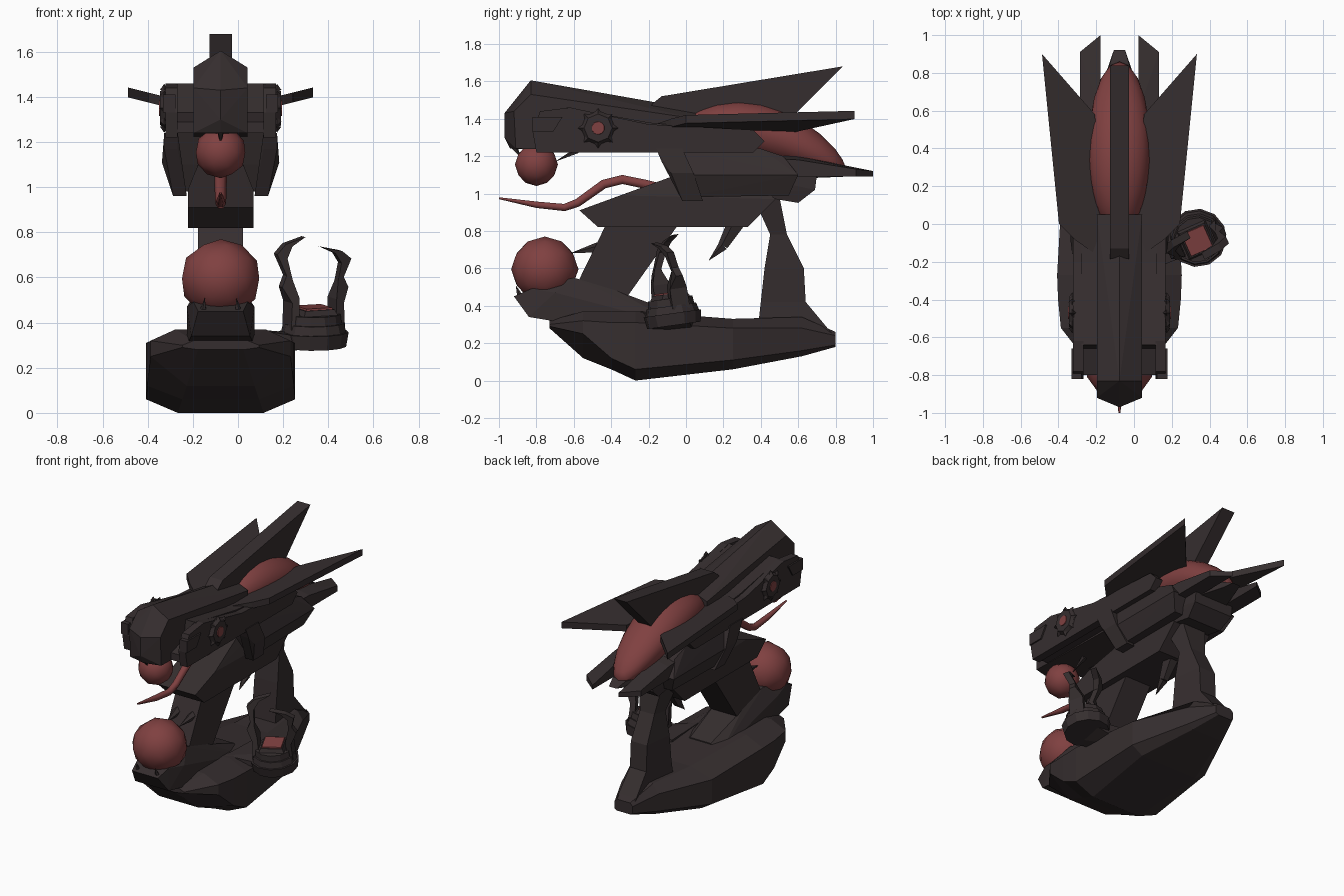
import bpy, bmesh, math
from mathutils import Vector, Matrix

if "Cube" in bpy.data.objects:
    bpy.data.objects.remove(bpy.data.objects["Cube"])

AX = -0.077  # x of the symmetry axis


def material(name, rgb):
    m = bpy.data.materials.new(name)
    m.use_nodes = True
    m.diffuse_color = (*rgb, 1)
    m.node_tree.nodes["Principled BSDF"].inputs["Base Color"].default_value = (*rgb, 1)
    return m


DARK = material("dark_iron", (0.036, 0.027, 0.028))
RED = material("blood_red", (0.215, 0.052, 0.052))


def finish(name, bm, mat, smooth=False):
    bmesh.ops.recalc_face_normals(bm, faces=bm.faces)
    me = bpy.data.meshes.new(name)
    bm.to_mesh(me)
    bm.free()
    me.materials.append(mat)
    for p in me.polygons:
        p.use_smooth = smooth
    ob = bpy.data.objects.new(name, me)
    bpy.context.collection.objects.link(ob)
    return ob


def loft(name, rings):
    """Skin a list of equal rings of points and cap the ends."""
    bm = bmesh.new()
    rows = [[bm.verts.new(p) for p in r] for r in rings]
    n = len(rows[0])
    for a, b in zip(rows, rows[1:]):
        for i in range(n):
            j = (i + 1) % n
            bm.faces.new((a[i], a[j], b[j], b[i]))
    bm.faces.new(rows[0])
    bm.faces.new(rows[-1][::-1])
    return finish(name, bm, DARK)


def slab(name, profile, x0, x1):
    """Side profile of (y, z) points extruded in x, measured from the axis."""
    return loft(name, [[(AX + x, y, z) for y, z in profile] for x in (x0, x1)])


def pair(name, profile, x0, x1):
    for side, s in (("left", 1), ("right", -1)):
        slab(f"{side}_{name}", profile, s * x0, s * x1)


def hull(name, pts, both=True):
    """Convex solid; mirrored points make it symmetric."""
    bm = bmesh.new()
    for x, y, z in pts:
        for s in ((1, -1) if both else (1,)):
            bm.verts.new((AX + s * x, y, z))
    bmesh.ops.remove_doubles(bm, verts=bm.verts, dist=0.0001)
    res = bmesh.ops.convex_hull(bm, input=bm.verts)
    junk = {v for v in res["geom_interior"] + res["geom_unused"]
            if isinstance(v, bmesh.types.BMVert)}
    bmesh.ops.delete(bm, geom=list(junk), context='VERTS')
    return finish(name, bm, DARK)


def hull_pair(name, pts):
    for side, s in (("left", 1), ("right", -1)):
        hull(f"{side}_{name}", [(s * x, y, z) for x, y, z in pts], both=False)


def cone(name, a, b, r0, r1=0.0, sides=5, mat=DARK):
    a, b = Vector(a), Vector(b)
    d = b - a
    bm = bmesh.new()
    bmesh.ops.create_cone(bm, cap_ends=True, segments=sides, radius1=r0, radius2=r1, depth=d.length,
                          matrix=Matrix.Translation((a + b) / 2) @ d.to_track_quat('Z', 'Y').to_matrix().to_4x4())
    return finish(name, bm, mat)


def ball(name, loc, scale, detail=2):
    bm = bmesh.new()
    bmesh.ops.create_icosphere(bm, subdivisions=detail, radius=1,
                               matrix=Matrix.Translation(loc) @ Matrix.Diagonal((*scale, 1)))
    return finish(name, bm, RED, True)


# Base: octagonal sections along y (y, bottom, low, high, top, half widths)
sections = [(-.73, .28, .29, .30, .32, .10, .17, .12), (-.55, .12, .25, .32, .37, .15, .31, .20),
            (-.40, .06, .12, .31, .37, .17, .325, .20), (-.27, 0, .06, .31, .37, .19, .33, .20),
            (.25, .06, .11, .28, .33, .22, .30, .13),
            (.62, .13, .16, .28, .34, .11, .145, .10), (.8, .18, .19, .24, .26, .05, .07, .05)]
rings = []
for y, zb, zl, zh, zt, wb, w, wt in sections:
    half = [(wb, zb), (w, zl), (w, zh), (wt, zt)]
    rings.append([(AX + x, y, z) for x, z in half] + [(AX - x, y, z) for x, z in half[::-1]])
loft("base", rings)

# Front foot holding the large ball
hull("front_foot", [(.10, -.92, .45), (.13, -.84, .34), (.15, -.60, .30), (.15, -.05, .30),
                    (.12, -.83, .49), (.15, -.70, .47), (.10, -.60, .55), (.10, -.37, .48),
                    (.08, -.05, .36)])
ball("large_ball", (AX, -.755, .595), (.18, .18, .175))
for s in (1, -1):
    cone("foot_claw", (AX + s * .08, -.88, .43), (AX + s * .07, -.91, .51), .022)
    cone("ball_spur", (AX + s * .06, -.47, .71), (AX + s * .05, -.62, .68), .03)

# Legs and belly
slab("front_leg", [(-.42, .85), (-.03, .85), (-.32, .44), (-.62, .44)], -.1, .1)
leg = [(.36, .50, .98, .13), (.45, .54, .78, .08), (.42, .63, .60, .09),
       (.40, .64, .42, .09), (.38, .79, .24, .10)]
loft("rear_leg", [[(AX - w, y0, z), (AX + w, y0, z), (AX + w * .7, y1, z), (AX - w * .7, y1, z)]
                  for y0, y1, z, w in leg])
cone("belly_spike_root", (AX, .27, .84), (AX, .20, .72), .05, .03)
cone("belly_spike_tip", (AX, .20, .72), (AX, .12, .64), .03)
hull("belly", [(.145, -.57, .91), (.145, -.47, .82), (.145, .33, .82), (.145, .48, .97),
               (.145, -.35, .99), (.10, .30, 1.1), (.10, -.05, 1.1)])
hull("rear_belly", [(.13, .30, 1.0), (.13, .60, .95), (.15, .69, 1.02), (.15, .70, 1.1), (.15, .3, 1.1)])

# Body shell with side struts and tail
hull("body", [(.20, .0, .98), (.20, .55, .99), (.25, -.05, 1.1), (.25, .60, 1.1),
              (.20, -.1, 1.25), (.20, .40, 1.24), (.20, .52, 1.2)])
hull_pair("strut", [(x + o, y, z) for x, y, z in ((.19, -.16, 1.24), (.19, -.02, 1.24), (.19, -.13, 1.17),
                    (.20, .04, 1.11), (.20, -.08, 1.11), (.15, .09, .96), (.15, -.02, .96)) for o in (0, .06)])
hull_pair("tail_bar", [(.10, .1, 1.2), (.21, .1, 1.2), (.10, .6, 1.2), (.21, .6, 1.18), (.10, 1.0, 1.12),
                       (.10, 1.0, 1.09), (.21, .91, 1.13), (.21, .91, 1.09), (.10, .1, 1.09), (.21, .1, 1.09)])
hull("tail_plate", [(.14, .6, 1.08), (.14, .6, 1.13), (.05, .85, 1.13), (.05, .85, 1.09), (.03, .92, 1.1)])

# Head with ridged brow and pointed snout
hull("head", [(.12, -.91, 1.24), (0, -.94, 1.24), (.12, -.92, 1.44), (0, -.97, 1.30), (0, -.97, 1.43),
              (.12, -.83, 1.53), (0, -.83, 1.605), (.12, .05, 1.22), (.12, .05, 1.40), (0, .05, 1.45)])
pair("head_filler", [(-.80, 1.24), (-.80, 1.29), (-.66, 1.33), (-.64, 1.46), (-.2, 1.38), (.3, 1.33), (.3, 1.24)],
     .11, .2)
pair("cheek_plate", [(-.82, 1.33), (-.80, 1.22), (.36, 1.22), (.42, 1.28), (.36, 1.34),
                     (-.2, 1.37), (-.62, 1.46), (-.78, 1.44)], .19, .245)
pair("cheek_box", [(-.82, 1.33), (-.82, 1.41), (-.66, 1.41), (-.71, 1.33)], .2, .255)
ball("head_core", (AX, -.59, 1.39), (.175, .09, .075))

# Eyes: octagonal rims with short spikes and red centres
for s in (1, -1):
    cone("eye_rim", (AX + s * .24, -.47, 1.35), (AX + s * .268, -.47, 1.35), .095, .075, 8)
    cone("eye", (AX + s * .262, -.47, 1.35), (AX + s * .272, -.47, 1.35), .037, .034, 10, RED)
    for k in range(8):
        a = k * math.tau / 8
        c, n = math.cos(a), math.sin(a)
        cone("eye_spike", (AX + s * .25, -.47 + c * .08, 1.35 + n * .08),
             (AX + s * .25, -.47 + c * .108, 1.35 + n * .108), .02, 0, 4)

# Small ball gripped below the head
ball("small_ball", (AX, -.80, 1.155), (.115, .115, .115))
for a, b in (((-.92, 1.25), (-.88, 1.19)), ((-.58, 1.23), (-.70, 1.17))):
    cone("jaw_fang", (AX, *a), (AX, *b), .018)

# Tongue: tapered curve
cu = bpy.data.curves.new("tongue", 'CURVE')
cu.dimensions = '3D'
cu.bevel_depth = .028
cu.bevel_resolution = 1
cu.use_fill_caps = True
sp = cu.splines.new('POLY')
path = [(-1.0, .975, .2), (-.80, .94, .7), (-.65, .925, .8), (-.58, .95, .9),
        (-.44, 1.05, 1), (-.34, 1.075, 1), (-.22, 1.05, 1), (-.1, 1.02, 1)]
sp.points.add(len(path) - 1)
for p, (y, z, r) in zip(sp.points, path):
    p.co = (AX, y, z, 1)
    p.radius = r
cu.materials.append(RED)
bpy.context.collection.objects.link(bpy.data.objects.new("tongue", cu))

# Egg on the back: a sphere drooping towards the tail
egg = ball("back_egg", (0, 0, 0), (1, 1, 1), 3)
for v in egg.data.vertices:
    x, u, w = v.co
    v.co = (AX + .165 * x, .4 + .46 * u, 1.335 + .145 * w - .10 * u - .11 * u * u)

# Dorsal fin and swept wings
slab("dorsal_fin", [(-.20, 1.44), (-.18, 1.48), (-.13, 1.52), (.84, 1.68), (.56, 1.40), (.1, 1.40)], -.05, .05)
outline = [(.07, -.20), (.24, -.08), (.32, 0), (.41, .9), (.13, .58), (.09, .1)]
for s, side in ((1, "left"), (-1, "right")):
    loft(side + "_wing", [[(AX + s * x, y, 1.42 - .25 * (.41 - x) + d) for x, y in outline]
                          for d in (-.022, .022)])

# Side pedestal: stacked rings, tilted and turned
TURN = (Matrix.Translation((.335, -.065, .30)) @ Matrix.Rotation(math.radians(8), 4, 'X')
        @ Matrix.Rotation(math.radians(24), 4, 'Z'))


def place(ob, spin=0):
    ob.data.transform(TURN @ Matrix.Rotation(spin, 4, 'Z'))


for name, z0, z1, r0, r1 in (("pedestal_foot", -.005, .06, .145, .156), ("pedestal_step", .06, .10, .145, .135),
                             ("pedestal_cup", .10, .14, .125, .12)):
    place(cone(name, (0, 0, z0), (0, 0, z1), r0, r1, 12))
place(cone("pedestal_top", (0, 0, .14), (0, 0, .165), .115, .10, 4), math.pi / 4)
place(cone("pedestal_jewel", (0, 0, .16), (0, 0, .173), .092, .088, 4, RED), math.pi / 4)
claw = [(-.13, .08), (-.125, .20), (-.16, .27), (-.135, .32), (-.16, .41), (-.11, .45), (-.01, .475),
        (-.08, .44), (-.115, .39), (-.11, .30), (-.09, .22), (-.09, .08)]
for side, s, h, lean in (("left", 1, .94, -.3), ("right", -1, 1, .5)):
    place(loft(side + "_pedestal_claw", [[(s * -x, t * (.05 if z < .25 else .02) + max(0, z - .3) * lean, z * h)
                                          for x, z in claw] for t in (-1, 1)]))
hull("pedestal_arm", [(.15, -.25, .37), (.15, .05, .36), (.15, -.25, .24), (.15, .05, .24),
                      (.40, -.15, .29), (.40, .02, .31), (.40, -.15, .33), (.40, .02, .35)], both=False)
